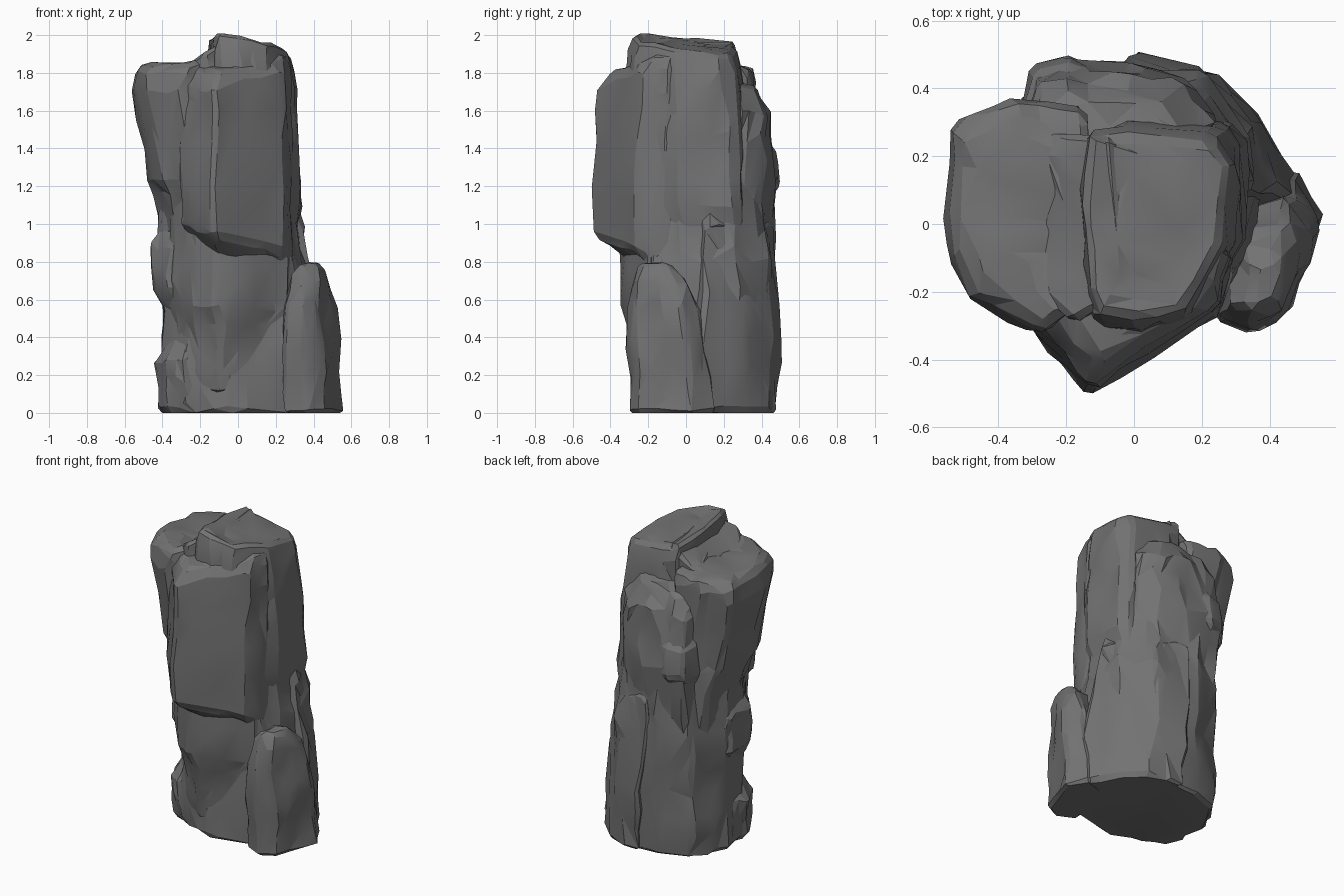
import bpy, bmesh
from mathutils import Vector, noise

cube = bpy.data.objects.get("Cube")
if cube:
    bpy.data.objects.remove(cube, do_unlink=True)

stone = bpy.data.materials.new("dark grey stone")
stone.use_nodes = True
grey = (0.17, 0.17, 0.17, 1)
stone.diffuse_color = grey
stone.node_tree.nodes["Principled BSDF"].inputs["Base Color"].default_value = grey


def rock(name, plan, sections, top_tilt=(0, 0), foot_tilt=(0, 0), rough=0.03):
    """Loft a plan outline through (z, dx, dy, scale) sections, then chip it."""
    mid = sum((Vector(p) for p in plan), Vector((0, 0))) / len(plan)
    low, high = sections[0][0], sections[-1][0]
    # Extra shrunken rings close both ends
    first, last = sections[0], sections[-1]
    rings = [(*first[:3], first[3] * 0.4)] + sections + [(*last[:3], last[3] * 0.45)]
    bm = bmesh.new()
    loops = []
    for z, dx, dy, s in rings:
        t = (z - low) / (high - low)
        loop = []
        for p in plan:
            d = (Vector(p) - mid) * s
            lean = t * t * d.dot(Vector(top_tilt)) + (1 - t) ** 2 * d.dot(Vector(foot_tilt))
            loop.append(bm.verts.new((mid.x + d.x + dx, mid.y + d.y + dy, z + lean)))
        loops.append(loop)
    n = len(plan)
    for a, b in zip(loops, loops[1:]):
        for i in range(n):
            j = (i + 1) % n
            bm.faces.new((a[i], a[j], b[j], b[i]))
    bm.faces.new(loops[0][::-1])
    bm.faces.new(loops[-1])
    bmesh.ops.recalc_face_normals(bm, faces=bm.faces)
    # Worn edges, then broad and fine chipping
    worn = [e for e in bm.edges if e.calc_face_angle(0) > 0.6]
    bmesh.ops.bevel(bm, geom=worn, offset=0.02, segments=1, affect='EDGES', clamp_overlap=True)
    bmesh.ops.subdivide_edges(bm, edges=[e for e in bm.edges if e.calc_length() > 0.09],
                              cuts=2, use_grid_fill=True)
    bmesh.ops.triangulate(bm, faces=bm.faces)
    for v in bm.verts:
        on_ground = v.co.z < 0.005
        stretched = Vector((v.co.x, v.co.y, v.co.z * 0.6))
        v.co += noise.noise_vector(stretched * 5) * rough
        v.co += noise.noise_vector(stretched * 13) * rough * 0.7
        v.co.z = 0 if on_ground else max(v.co.z, 0)
    mesh = bpy.data.meshes.new(name)
    bm.to_mesh(mesh)
    bm.free()
    mesh.materials.append(stone)
    obj = bpy.data.objects.new(name, mesh)
    bpy.context.collection.objects.link(obj)
    # Uneven facets
    facets = obj.modifiers.new("facets", 'DECIMATE')
    facets.ratio = 0.45
    bpy.ops.object.select_all(action='DESELECT')
    obj.select_set(True)
    bpy.context.view_layer.objects.active = obj
    bpy.ops.object.modifier_apply(modifier="facets")
    bpy.ops.object.shade_smooth_by_angle(angle=0.3)


# Main trunk
rock("trunk",
     [(-.41, -.02), (-.27, -.18), (-.04, -.25), (.27, -.19), (.36, -.05),
      (.36, .25), (.2, .45), (-.1, .48), (-.31, .4), (-.41, .16)],
     [(0, 0, -.01, 1), (.4, 0, -.01, 1), (.8, 0, 0, .99), (1.0, -.02, 0, .92),
      (1.3, -.04, .01, .88), (1.6, -.05, 0, .8)])

# Tall column with the highest cap
rock("tall_column",
     [(-.15, -.12), (-.1, -.28), (0, -.31), (.16, -.25), (.27, -.05),
      (.27, .2), (.22, .26), (-.02, .29), (-.14, .27), (-.16, .05)],
     [(.75, .04, .1, .85), (1.1, .03, .01, 1.12), (1.5, .02, .01, 1.1),
      (1.75, .01, 0, 1.07), (1.88, 0, 0, 1.03), (1.955, 0, 0, .96)],
     top_tilt=(-.18, -.1), rough=.022)

# Overhanging front prow
rock("front_prow",
     [(-.31, -.3), (-.22, -.41), (-.13, -.51), (-.04, -.45), (.25, -.27),
      (.29, -.1), (.1, .1), (-.25, .1)],
     [(.82, .03, .12, .88), (.93, .01, .01, .99), (1.2, 0, 0, 1.01),
      (1.6, 0, .02, .99), (1.77, 0, .03, .97), (1.85, .01, .07, .86)],
     foot_tilt=(-.35, 0), top_tilt=(.12, .15), rough=.02)

# Bulge of the trunk beneath the prow
rock("front_bulge",
     [(-.37, -.08), (-.34, -.17), (-.24, -.28), (-.11, -.36), (.08, -.3), (.28, -.2), (.1, 0)],
     [(.1, .01, .09, .95), (.45, .01, .04, .98), (.57, 0, 0, 1), (.9, 0, 0, 1),
      (1.3, 0, 0, .98), (1.6, 0, .03, .9)],
     rough=.022)

# Leaning column on the low side of the top
rock("leaning_column",
     [(-.56, .02), (-.54, .29), (-.36, .37), (-.15, .36),
      (-.12, -.25), (-.3, -.33), (-.5, -.2)],
     [(.6, .19, .07, .86), (1.0, .15, .05, .93), (1.17, .12, .02, .98), (1.24, .09, 0, 1),
      (1.7, 0, 0, 1), (1.8, .01, 0, .98), (1.845, .03, -.01, .9)], rough=.022)

# Ramp from the low cap up to the high cap
rock("cap_ramp",
     [(-.3, -.2), (-.27, .05), (-.28, .28), (-.05, .27), (-.02, -.22), (-.17, -.3)],
     [(1.5, 0, 0, 1), (1.75, 0, 0, 1), (1.89, 0, 0, .97)],
     top_tilt=(.65, 0), rough=.018)

# Rear column and the knob hanging from it
rock("rear_column",
     [(-.34, .3), (-.3, .45), (-.05, .47), (.14, .44), (.24, .3), (.1, .1), (-.25, .1)],
     [(.75, 0, -.03, .9), (1.25, 0, 0, 1.02), (1.6, 0, -.01, .97), (1.74, -.02, -.05, .78)],
     top_tilt=(0, -.25))
rock("rear_knob",
     [(-.35, .34), (-.31, .46), (-.2, .49), (-.08, .44), (-.12, .33), (-.26, .28)],
     [(1.1, 0, -.04, .7), (1.2, 0, 0, 1), (1.38, 0, 0, .95), (1.5, 0, -.05, .6)], rough=.02)

# Slabs leaning against the trunk
rock("rear_slab",
     [(.03, .5), (.25, .46), (.4, .29), (.5, .09), (.3, 0), (.05, .1)],
     [(0, 0, -.01, 1), (.4, -.03, 0, .97), (.8, -.09, 0, .92), (.98, -.11, 0, .88),
      (1.06, -.13, -.03, .72)])
rock("front_buttress",
     [(.24, -.27), (.36, -.31), (.46, -.26), (.56, .02), (.47, .14), (.25, .08)],
     [(0, 0, .01, 1), (.3, -.01, 0, .98), (.56, -.01, -.03, .9),
      (.7, 0, -.05, .68), (.8, .01, -.08, .35)], rough=.025)

# Small lumps on the low side
rock("side_lump",
     [(-.45, -.02), (-.43, .15), (-.34, .22), (-.22, .12), (-.2, -.16), (-.36, -.17)],
     [(.5, .05, 0, .85), (.65, .01, 0, 1), (.88, 0, 0, 1), (.98, .04, 0, .75)])
rock("low_lump",
     [(-.44, -.04), (-.42, .09), (-.3, .12), (-.18, -.1), (-.26, -.22), (-.38, -.15)],
     [(0, .02, .02, 1), (.28, 0, 0, 1), (.38, .02, 0, .75), (.46, .05, 0, .4)],
     top_tilt=(.2, 0))
